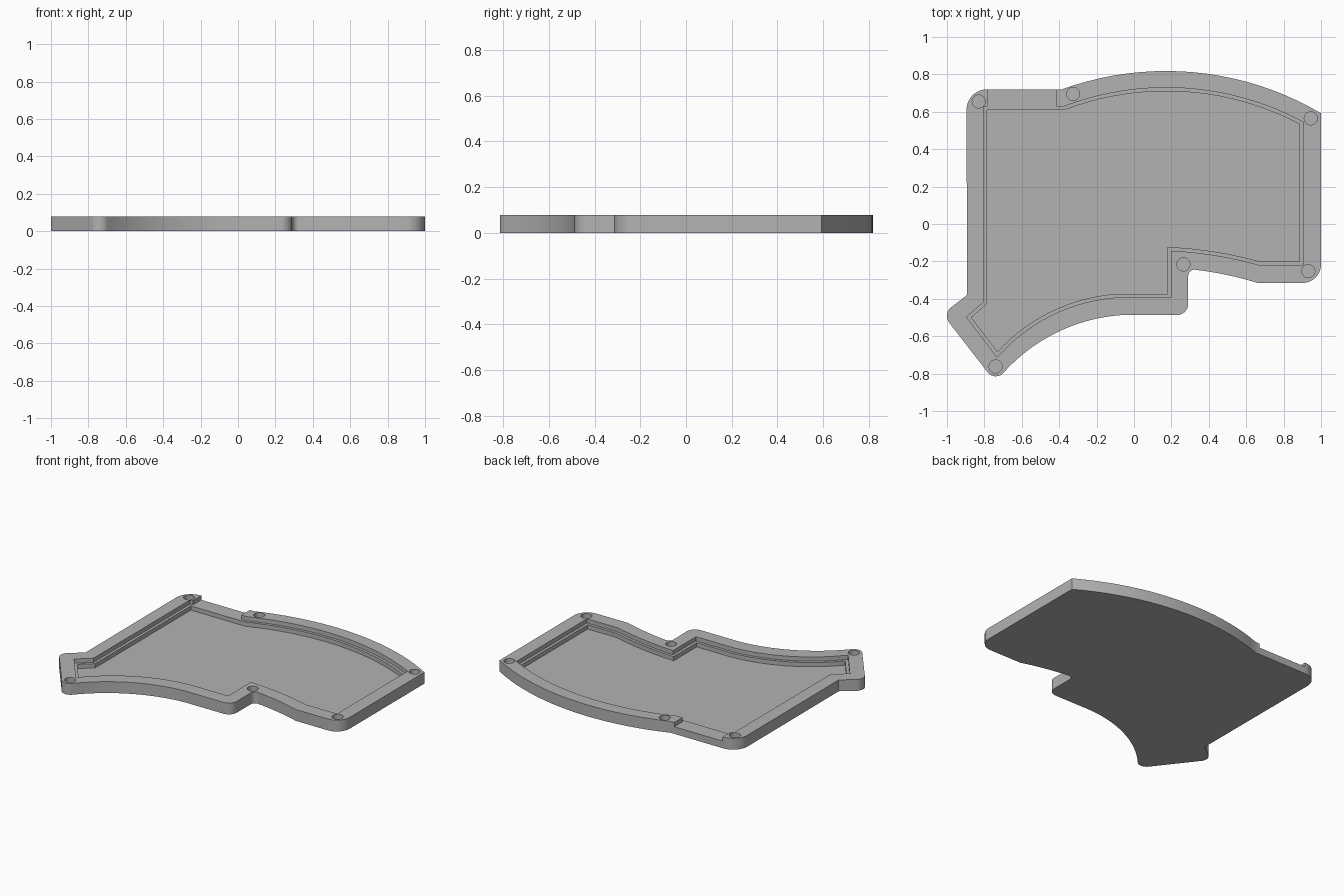
import bpy, bmesh, math
from mathutils import Vector

if "Cube" in bpy.data.objects:
    bpy.data.objects.remove(bpy.data.objects["Cube"])

HEIGHT, LEDGE, FLOOR, HOLE_BASE = 0.078, 0.049, 0.02, 0.03
STEP = 0.019

grey = bpy.data.materials.new("plain grey")
grey.use_nodes = True
grey.diffuse_color = (0.45, 0.45, 0.45, 1)
grey.node_tree.nodes["Principled BSDF"].inputs["Base Color"].default_value = grey.diffuse_color


def arc(a, m, b, steps=20):
    """Points strictly between a and b on the circle through a, m and b."""
    u, v = m - a, b - a
    d = 2 * (u.x * v.y - u.y * v.x)
    uu, vv = u.length_squared, v.length_squared
    c = a + Vector((v.y * uu - u.y * vv, u.x * vv - v.x * uu)) / d
    r = (a - c).length
    start = math.atan2(a.y - c.y, a.x - c.x)
    sweep = (math.atan2(b.y - c.y, b.x - c.x) - start) % math.tau
    if d < 0:
        sweep -= math.tau
    return [c + r * Vector((math.cos(start + sweep * i / steps),
                            math.sin(start + sweep * i / steps)))
            for i in range(1, steps)]


def trace(path):
    """Expand a path; a third value marks the middle of an arc."""
    pts = []
    for i, p in enumerate(path):
        if len(p) == 2:
            pts.append(Vector(p))
        else:
            pts += arc(Vector(path[i - 1]), Vector(p[:2]), Vector(path[(i + 1) % len(path)]))
    return pts


def grow(pts, dist):
    """Offset a clockwise outline outwards with mitred corners."""
    out = []
    for i, p in enumerate(pts):
        e1 = (p - pts[i - 1]).normalized()
        e2 = (pts[(i + 1) % len(pts)] - p).normalized()
        n1, n2 = Vector((-e1.y, e1.x)), Vector((-e2.y, e2.x))
        out.append(p + (n1 + n2) * dist / (1 + n1.dot(n2)))
    return out


def prism(name, pts, z0, z1):
    bm = bmesh.new()
    face = bm.faces.new([bm.verts.new((p.x, p.y, z0)) for p in pts])
    top = bmesh.ops.extrude_face_region(bm, geom=[face])
    bmesh.ops.translate(bm, vec=(0, 0, z1 - z0),
                        verts=[g for g in top["geom"] if isinstance(g, bmesh.types.BMVert)])
    bmesh.ops.recalc_face_normals(bm, faces=bm.faces)
    mesh = bpy.data.meshes.new(name)
    bm.to_mesh(mesh)
    bm.free()
    mesh.materials.append(grey)
    ob = bpy.data.objects.new(name, mesh)
    bpy.context.collection.objects.link(ob)
    return ob


# Outer outline, clockwise from the back right corner
outer = trace([
    (-0.895, 0.61), (-0.863, 0.688, 1), (-0.785, 0.72),
    (-0.385, 0.72), (0.17, 0.818, 1), (1, 0.592),
    (1, -0.215), (0.971, -0.286, 1), (0.9, -0.315),
    (0.66, -0.315), (0.48, -0.269, 1), (0.33, -0.245),
    (0.303, -0.251, 1), (0.29, -0.275),
    (0.29, -0.427), (0.272, -0.469, 1), (0.23, -0.487),
    (-0.065, -0.487), (-0.413, -0.58, 1), (-0.70, -0.798),
    (-0.745, -0.814, 1), (-0.785, -0.79),
    (-0.99, -0.525), (-1, -0.485, 1), (-0.977, -0.445),
    (-0.893, -0.38)])

# Floor outline inside the rim
inner = trace([
    (-0.785, 0.61), (-0.37, 0.61), (0.17, 0.71, 1), (0.886, 0.533),
    (0.886, -0.2), (0.67, -0.2), (0.43, -0.148, 1), (0.18, -0.123),
    (0.18, -0.373), (-0.08, -0.373), (-0.435, -0.464, 1), (-0.73, -0.683),
    (-0.87, -0.5), (-0.785, -0.427)])

tray = prism("tray", outer, 0, HEIGHT)
ABOVE = HEIGHT + 0.05

# Cutters: deep floor, stepped ledge, back notch and screw holes
cutters = [
    prism("floor_cutter", inner, FLOOR, ABOVE),
    prism("ledge_cutter", grow(inner, STEP), LEDGE, ABOVE),
    prism("notch_cutter", [Vector(p) for p in
          ((-0.783, 0.58), (-0.783, 0.8), (-0.415, 0.8), (-0.415, 0.58))], LEDGE, ABOVE)]
for x, y in ((-0.83, 0.655), (-0.325, 0.695), (0.945, 0.565),
             (0.932, -0.252), (0.264, -0.216), (-0.74, -0.762)):
    ring = [Vector((x + 0.035 * math.cos(i * math.tau / 32),
                    y + 0.035 * math.sin(i * math.tau / 32))) for i in range(32)]
    cutters.append(prism("screw_hole_cutter", ring, HOLE_BASE, ABOVE))

bpy.context.view_layer.objects.active = tray
for cutter in cutters:
    mod = tray.modifiers.new("cut", "BOOLEAN")
    mod.operation, mod.solver, mod.object = "DIFFERENCE", "EXACT", cutter
    bpy.ops.object.modifier_apply(modifier=mod.name)
    bpy.data.objects.remove(cutter)

# Smooth curved walls, crisp edges
bpy.ops.object.select_all(action="DESELECT")
tray.select_set(True)
bpy.ops.object.shade_smooth_by_angle(angle=math.radians(30))
